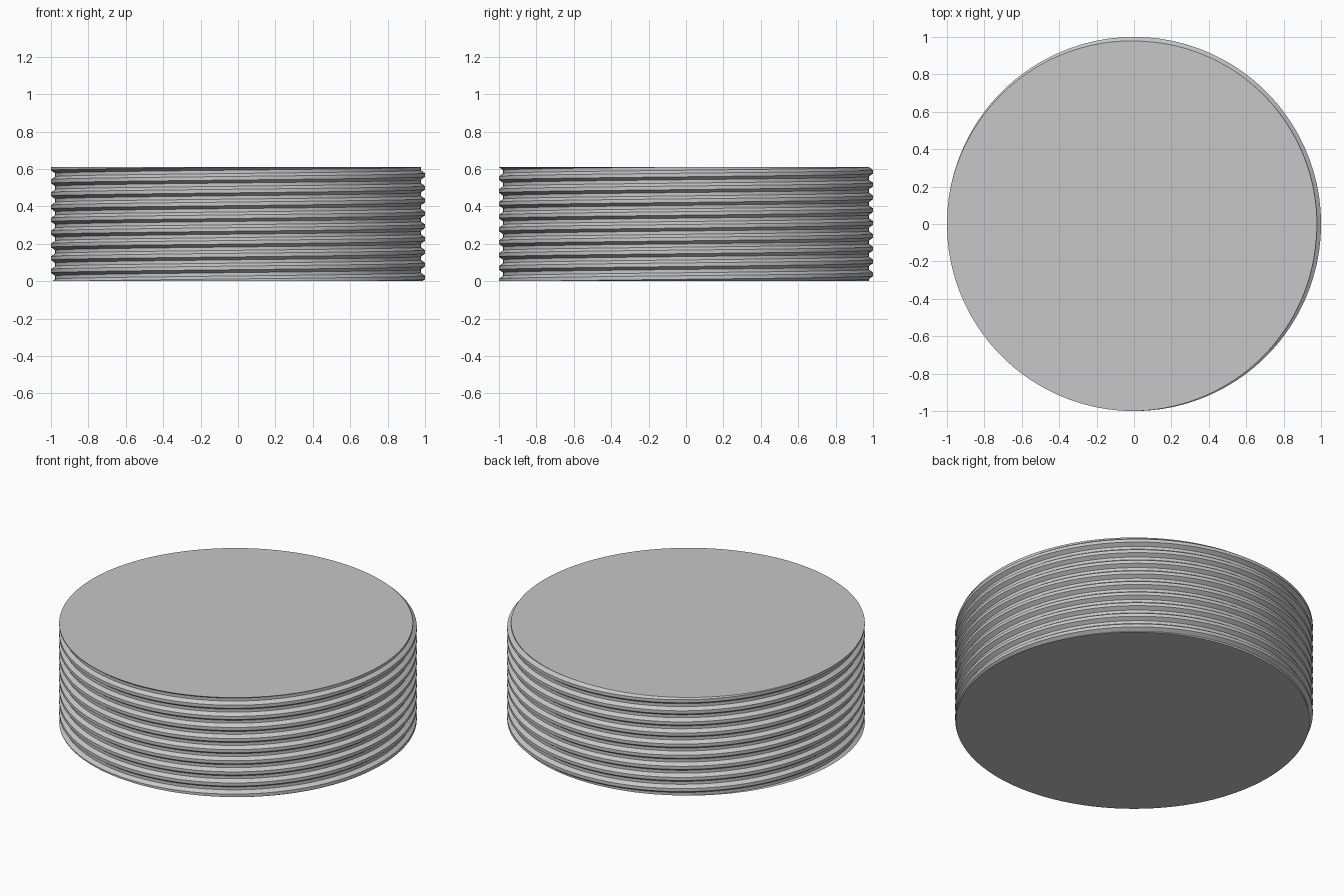
import bpy, bmesh, math

cube = bpy.data.objects.get("Cube")
if cube:
    bpy.data.objects.remove(cube, do_unlink=True)

HEIGHT = 0.61
PITCH = 0.0685
DEPTH = 0.022
CREST_HALF = 0.14      # half the flat crest, as a share of the pitch
FLANK = 0.23           # sloped flank, as a share of the pitch
TOP_CREST = 220 / 360  # turn at which the crest meets the top
SEGMENTS = 180

mat = bpy.data.materials.new("plain grey")
mat.use_nodes = True
grey = (0.57, 0.57, 0.57, 1)
mat.diffuse_color = grey
mat.node_tree.nodes["Principled BSDF"].inputs["Base Color"].default_value = grey


def radius(turn, z):
    """Radius of the trapezoid thread at a height and turn."""
    t = (z - HEIGHT) / PITCH - (turn - TOP_CREST)
    u = abs(t - round(t))
    return 1 - DEPTH * min(1, max(0, (u - CREST_HALF) / FLANK))


# Profile corners, repeated up the side and clamped to the two end planes
root = CREST_HALF + FLANK
corners = [k + o for k in range(-11, 3)
           for o in (-root, -CREST_HALF, CREST_HALF, root)]

bm = bmesh.new()
columns = []
for i in range(SEGMENTS + 1):
    turn = i / SEGMENTS
    angle = math.tau * turn
    column = []
    for c in corners:
        z = HEIGHT + (turn - TOP_CREST + c) * PITCH
        z = min(HEIGHT, max(0, z))
        r = radius(turn, z)
        column.append(bm.verts.new((r * math.cos(angle), r * math.sin(angle), z)))
    columns.append(column)

# Helical strips
for a, b in zip(columns, columns[1:]):
    for j in range(len(corners) - 1):
        bm.faces.new((a[j], b[j], b[j + 1], a[j + 1]))
bmesh.ops.remove_doubles(bm, verts=bm.verts[:], dist=0.00002)

# Flat top and bottom
rim = [e for e in bm.edges if e.is_boundary]
bmesh.ops.holes_fill(bm, edges=rim, sides=0)
bmesh.ops.recalc_face_normals(bm, faces=bm.faces[:])

mesh = bpy.data.meshes.new("threaded_disc")
bm.to_mesh(mesh)
bm.free()
mesh.materials.append(mat)
disc = bpy.data.objects.new("threaded_disc", mesh)
bpy.context.collection.objects.link(disc)

bpy.ops.object.select_all(action="DESELECT")
disc.select_set(True)
bpy.context.view_layer.objects.active = disc
bpy.ops.object.shade_smooth_by_angle(angle=math.radians(25))
